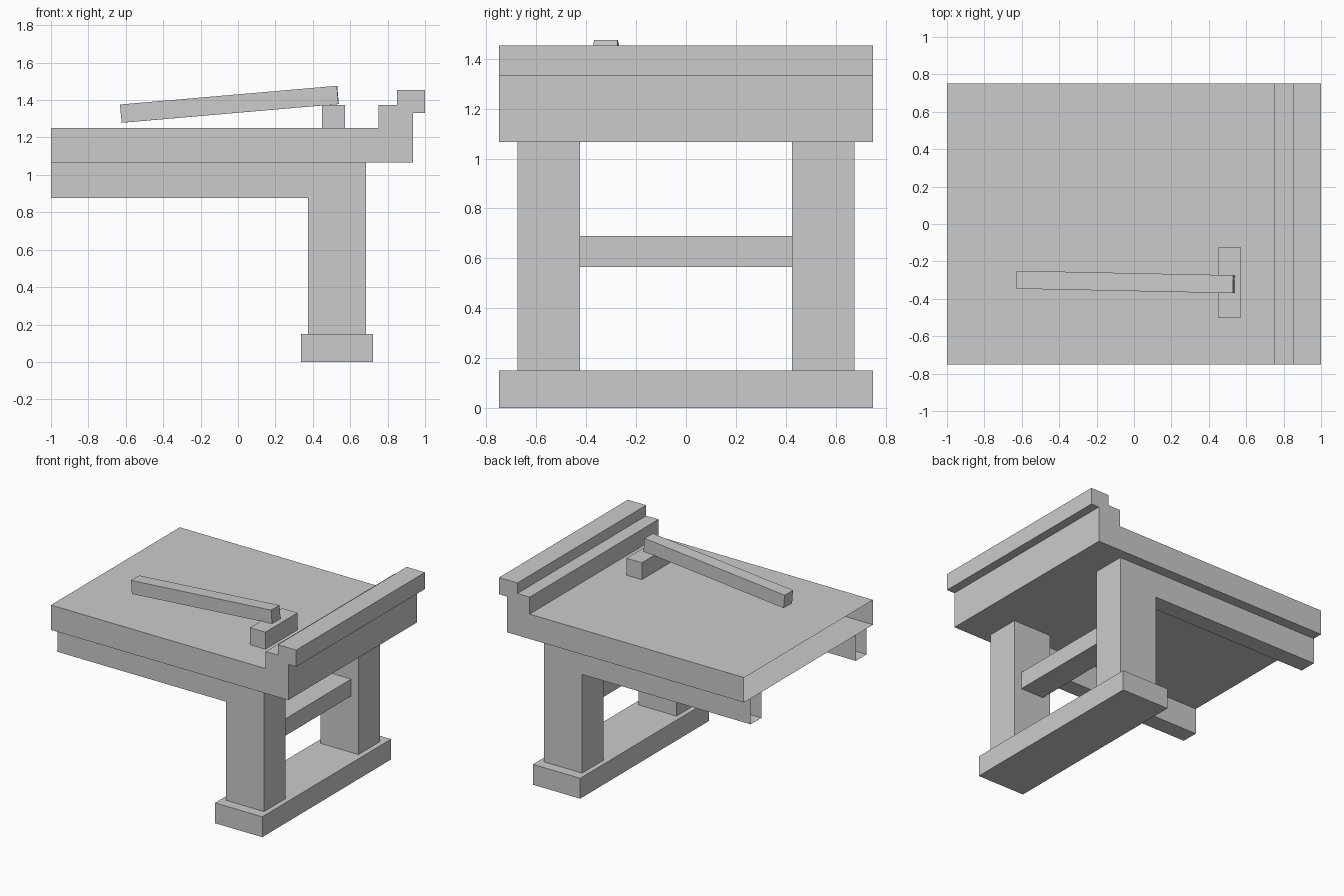
import bpy, bmesh
from math import atan2
from mathutils import Euler

if "Cube" in bpy.data.objects:
    bpy.data.objects.remove(bpy.data.objects["Cube"])


def finish(name, bm, open_left=False):
    if open_left:  # cut end at x = -1 has no cap
        caps = [f for f in bm.faces if all(v.co.x < -0.999 for v in f.verts)]
        bmesh.ops.delete(bm, geom=caps, context='FACES_ONLY')
    me = bpy.data.meshes.new(name)
    bm.to_mesh(me)
    bm.free()
    ob = bpy.data.objects.new(name, me)
    bpy.context.collection.objects.link(ob)
    return ob


def box(name, x, y, z, open_left=False):
    bm = bmesh.new()
    bmesh.ops.create_cube(bm, size=1)
    for v in bm.verts:
        for i, (a, b) in enumerate((x, y, z)):
            v.co[i] = a if v.co[i] < 0 else b
    return finish(name, bm, open_left)


# Table top with stepped lip, extruded along y
profile = [(-1, 1.067), (0.935, 1.067), (0.935, 1.33), (1, 1.33), (1, 1.453), (0.85, 1.453),
           (0.85, 1.375), (0.75, 1.375), (0.75, 1.25), (-1, 1.25)]
bm = bmesh.new()
face = bm.faces.new([bm.verts.new((x, -0.75, z)) for x, z in profile])
ext = bmesh.ops.extrude_face_region(bm, geom=[face], use_keep_orig=True)
for v in ext['geom']:
    if isinstance(v, bmesh.types.BMVert):
        v.co.y = 0.75
bmesh.ops.recalc_face_normals(bm, faces=bm.faces)
finish("table_top", bm, open_left=True)

# Flat sheet lying on the top
bm = bmesh.new()
bm.faces.new([bm.verts.new((x, y, 1.251)) for x, y in
              [(-0.75, -0.5625), (0.375, -0.5625), (0.375, 0.5), (-0.75, 0.5)]])
finish("paper_sheet", bm)

# Legs and the rails under the top, one pair per side
for side, s in (("front", -1), ("back", 1)):
    box(side + "_leg", (0.375, 0.685), sorted((s * 0.425, s * 0.675)), (0.15, 1.067))
    box(side + "_rail", (-1, 0.375), sorted((s * 0.55, s * 0.675)), (0.877, 1.067), open_left=True)

# Foot and stretcher
box("foot", (0.338, 0.723), (-0.75, 0.75), (0, 0.15))
box("stretcher", (0.4375, 0.625), (-0.425, 0.425), (0.565, 0.69))

# Small block with a tilted bar resting on it
box("rest_block", (0.448, 0.573), (-0.5, -0.125), (1.25, 1.375))
bar = box("tilted_bar", (-0.582, 0.582), (-0.048, 0.048), (-0.049, 0.049))
bar.location = (-0.046, -0.31, 1.3775)
bar.rotation_euler = Euler((0, -atan2(0.1, 1.16), atan2(-0.024, 1.16)))
